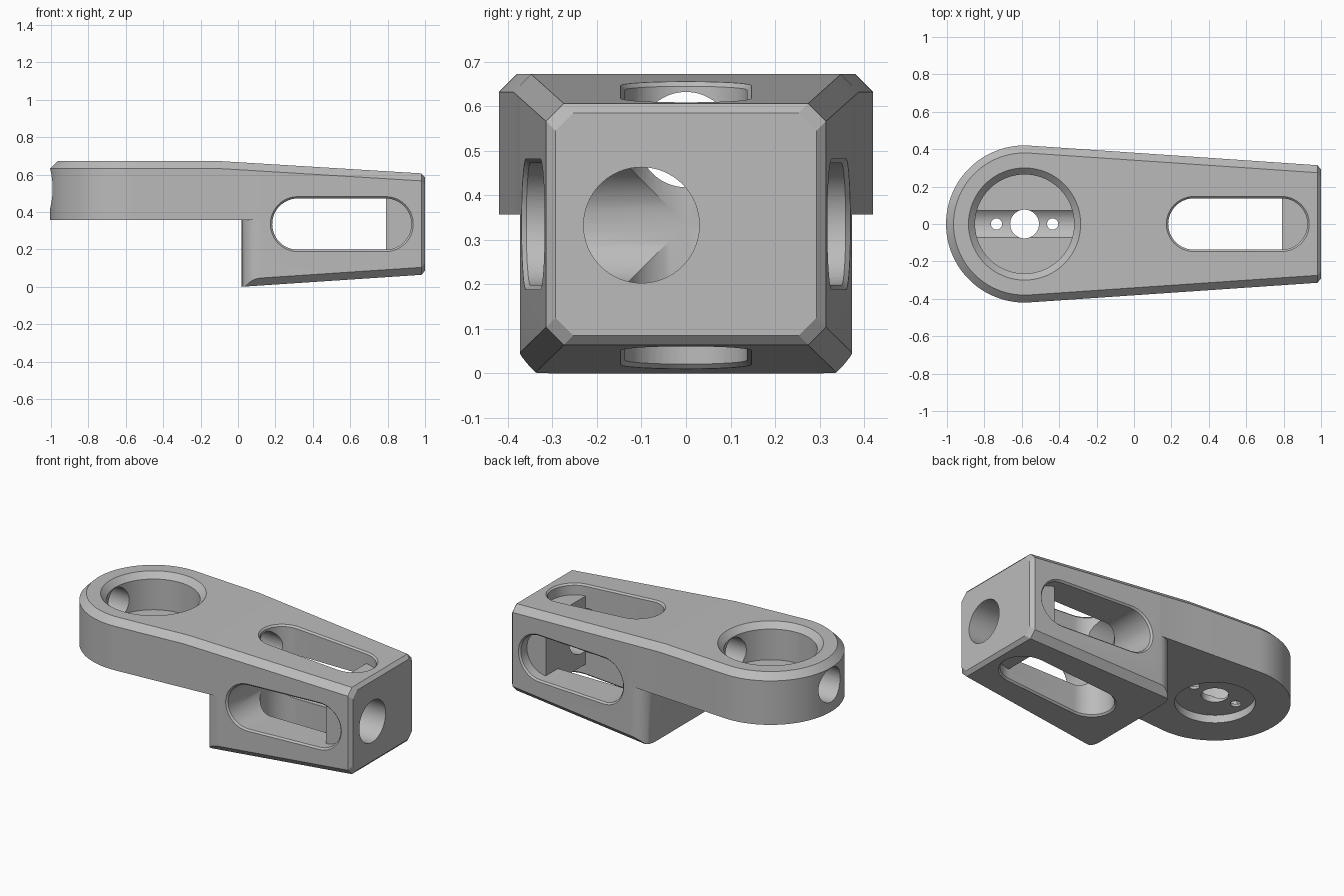
import bpy, bmesh, math
from mathutils import Matrix, Vector

cube = bpy.data.objects.get("Cube")
if cube:
    bpy.data.objects.remove(cube, do_unlink=True)

PIVOT, R, TAPER, CH = -0.585, 0.42, 0.068, 0.04
MID = 0.335          # height of the slot centre line


def half_width(x, r=R):
    return (r - (x - PIVOT) * math.sin(TAPER)) / math.cos(TAPER)


def top(x):
    return 0.672 - max(0, x + 0.1) * 0.061


def bottom(x):
    return 0.065 * max(0, x - 0.02) / 0.98


def loft(name, rings, split_cap=False):
    """Solid through a list of equal-length closed rings."""
    bm = bmesh.new()
    vs = [[bm.verts.new(p) for p in ring] for ring in rings]
    n = len(rings[0])
    for a, b in zip(vs, vs[1:]):
        for i in range(n):
            j = (i + 1) % n
            bm.faces.new((a[i], a[j], b[j], b[i]))
    bm.faces.new(vs[0])
    if split_cap:
        end = vs[-1]
        bm.faces.new(end[1:-1])
        bm.faces.new((end[0], end[1], end[-2], end[-1]))
    else:
        bm.faces.new(vs[-1])
    bmesh.ops.recalc_face_normals(bm, faces=bm.faces)
    mesh = bpy.data.meshes.new(name)
    bm.to_mesh(mesh)
    bm.free()
    ob = bpy.data.objects.new(name, mesh)
    bpy.context.collection.objects.link(ob)
    return ob


def circle_ring(r, z, n=64):
    return [Vector((r * math.cos(2 * math.pi * i / n),
                    r * math.sin(2 * math.pi * i / n), z)) for i in range(n)]


def turned(name, profile, matrix, n=64):
    """Round cutter from (radius, height) pairs, placed by a matrix."""
    return loft(name, [[matrix @ p for p in circle_ring(r, z, n)] for r, z in profile])


def combine(target, other, operation):
    mod = target.modifiers.new(operation.title(), 'BOOLEAN')
    mod.operation, mod.solver, mod.object = operation, 'EXACT', other
    bpy.context.view_layer.objects.active = target
    bpy.ops.object.modifier_apply(modifier=mod.name)
    bpy.data.objects.remove(other, do_unlink=True)


# Rounded, tapering plate with chamfered top edge
def plate_ring(r, height):
    a0, n = math.pi / 2 - TAPER, 64
    pts = [(0.14, half_width(0.14, r)), (-0.1, half_width(-0.1, r))]
    for i in range(n + 1):
        a = a0 + (2 * math.pi - 2 * a0) * i / n
        pts.append((PIVOT + r * math.cos(a), r * math.sin(a)))
    pts += [(x, -y) for x, y in reversed(pts[:2])]
    return [(x, y, height(x)) for x, y in pts]


arm = loft("lever_arm", [plate_ring(R, lambda x: 0.357),
                         plate_ring(R, lambda x: top(x) - CH),
                         plate_ring(R - CH, top)], split_cap=True)


# Tapering end block: octagonal sections, rounded inner uprights
def section(x, w, zb, zt, cb, ct):
    side = [(w - cb, zb), (w, zb + cb), (w, zt - ct), (w - ct, zt)]
    return [(x, y, z) for y, z in side + [(-y, z) for y, z in reversed(side)]]


sections = []
for i in range(9):
    a = math.pi / 2 * i / 8
    inset = 0.1 * (1 - math.sin(a))
    x = 0.02 + 0.1 * (1 - math.cos(a))
    sections.append(section(x, half_width(x) - inset, bottom(x),
                            top(x) if i == 8 else 0.5, max(CH - inset, 0.001), CH))
for x, inset in ((0.98, 0), (1.0, 0.02)):
    sections.append(section(x, half_width(x) - inset, bottom(x) + inset,
                            top(x) - inset, CH, CH))
combine(arm, loft("block", sections), 'UNION')


# Slots: through cut, then a shallow lipped recess on each of four faces
def stadium(r, x0=0.32, x1=0.79, square_end=False, n=24):
    pts = []
    for i in range(n + 1):
        a = math.pi / 2 + math.pi * i / n
        pts.append((x0 + r * math.cos(a), r * math.sin(a)))
    if square_end:
        return pts + [(x1, -r), (x1, r)]
    for i in range(n + 1):
        a = -math.pi / 2 + math.pi * i / n
        pts.append((x1 + r * math.cos(a), r * math.sin(a)))
    return pts


SLOT = 0.137
FACES = {
    "front": lambda x, v, d: (x, -half_width(x) + d, MID + v),
    "back": lambda x, v, d: (x, half_width(x) - d, MID + v),
    "top": lambda x, v, d: (x, v, top(x) - d),
    "bottom": lambda x, v, d: (x, v, bottom(x) + d),
}
core = stadium(SLOT, square_end=True)
combine(arm, loft("cross_cut", [[(x, y, MID + v) for x, v in core] for y in (-0.5, 0.5)]),
        'DIFFERENCE')
combine(arm, loft("upright_cut", [[(x, v, z) for x, v in core] for z in (-0.2, 0.9)]),
        'DIFFERENCE')
for side, place in FACES.items():
    rings = [[place(x, v, d) for x, v in stadium(r)]
             for r, d in ((SLOT + 0.02, -0.01), (SLOT, 0.01), (SLOT, 0.07))]
    combine(arm, loft(side + "_recess", rings), 'DIFFERENCE')

# Pivot pocket with chamfered rim, underside recess, centre and pin holes
at_pivot = Matrix.Translation((PIVOT, 0, 0))
combine(arm, turned("pocket", [(0.265, 0.445), (0.265, 0.637), (0.32, 0.692)], at_pivot),
        'DIFFERENCE')
combine(arm, turned("under_recess", [(0.224, 0.2), (0.224, 0.405)], at_pivot), 'DIFFERENCE')
for offset, r in ((0, 0.077), (-0.15, 0.03), (0.15, 0.03)):
    combine(arm, turned("pin_hole", [(r, 0.2), (r, 0.8)],
                        Matrix.Translation((PIVOT + offset, 0, 0)), 32), 'DIFFERENCE')

# Lengthwise bore from the tip to the slots, and the offset hole in the end face
along_x = Matrix.Rotation(math.pi / 2, 4, 'Y')
combine(arm, turned("bore", [(0.107, -1.2), (0.107, 0.4)],
                    Matrix.Translation((0, 0, 0.525)) @ along_x), 'DIFFERENCE')
combine(arm, turned("end_hole", [(0.13, 0.6), (0.13, 1.2)],
                    Matrix.Translation((0, -0.1, 0.333)) @ along_x), 'DIFFERENCE')

# Material and shading
grey = bpy.data.materials.new("light_grey")
grey.use_nodes = True
colour = (0.5, 0.5, 0.5, 1)
grey.diffuse_color = colour
grey.node_tree.nodes["Principled BSDF"].inputs["Base Color"].default_value = colour
arm.data.materials.clear()
arm.data.materials.append(grey)
for poly in arm.data.polygons:
    poly.material_index = 0
bpy.ops.object.select_all(action='DESELECT')
arm.select_set(True)
bpy.context.view_layer.objects.active = arm
bpy.ops.object.shade_smooth_by_angle(angle=math.radians(25))
